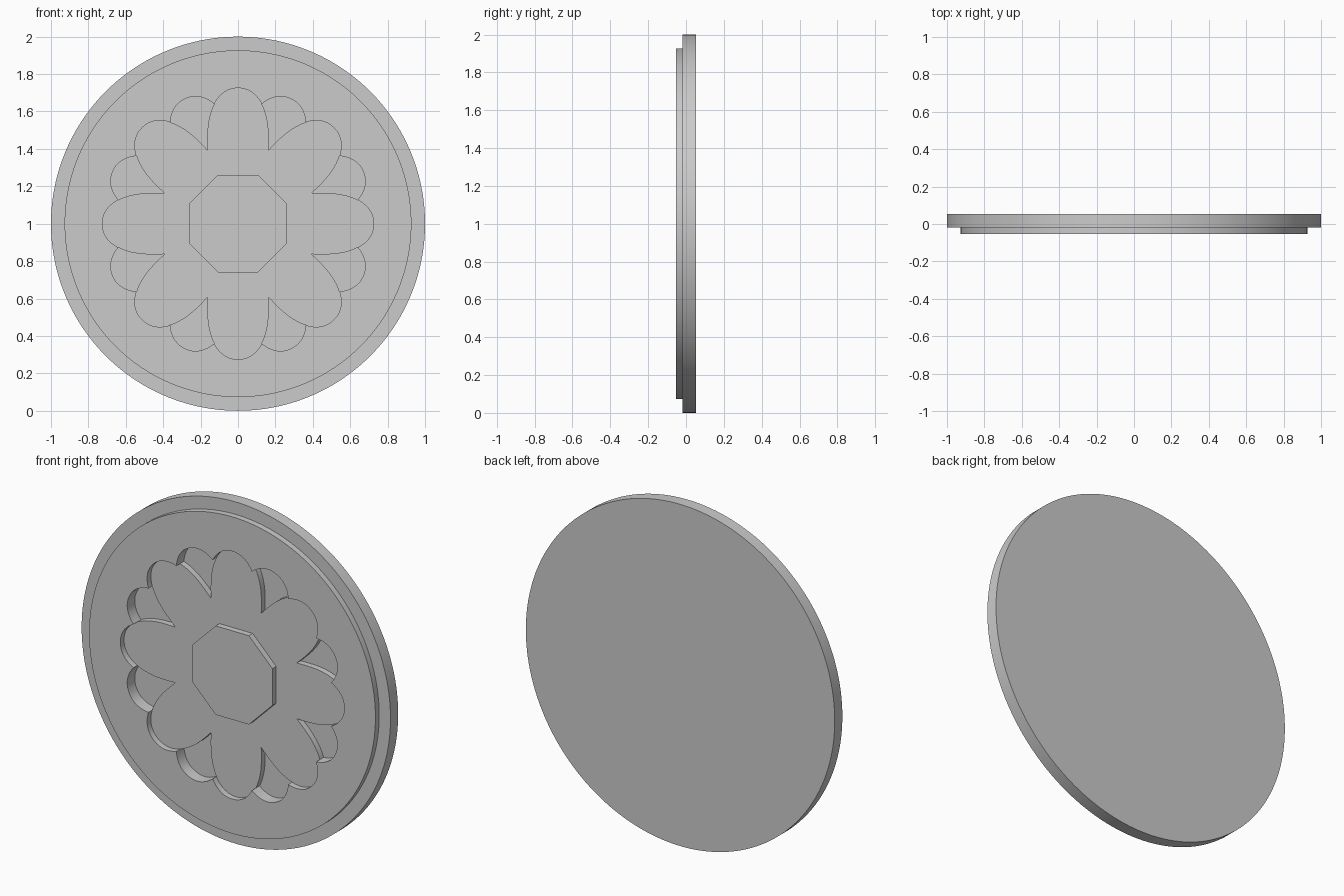
import bpy
import bmesh
from math import sin, cos, tau, pi, radians

cube = bpy.data.objects.get("Cube")
if cube:
    bpy.data.objects.remove(cube, do_unlink=True)

stone = bpy.data.materials.new("plain_grey")
stone.use_nodes = True
GREY = (0.6, 0.6, 0.6, 1)
stone.diffuse_color = GREY
stone.node_tree.nodes["Principled BSDF"].inputs["Base Color"].default_value = GREY

# Depth levels along y, equal steps from front to back
FRONT, STEP, FLOOR, BACK = -0.053, -0.018, 0.017, 0.053
SAMPLES = 384


def petal_radius(phi):
    """Distance from the centre to a petal's rounded edge, phi off its axis."""
    centre, tip, half_width, power = 0.46, 0.725, 0.164, 2.2
    low, high = 0.25, 0.8
    for _ in range(30):
        r = (low + high) / 2
        along, across = r * cos(phi) - centre, abs(r * sin(phi))
        reach = tip - centre if along > 0 else centre
        inside = (abs(along) / reach) ** power + (across / half_width) ** power < 1
        low, high = (r, high) if inside else (low, r)
    return low


def rosette(count):
    """Radius function for a ring of equally spaced petals."""
    gap = tau / count
    return lambda a: petal_radius(abs((a + gap / 2) % gap - gap / 2))


def circle(radius):
    return lambda a: radius


def loft(name, rings, n=SAMPLES, turn=0.0):
    """Join (radius function, y) rings into a closed solid facing the front."""
    bm = bmesh.new()
    loops = []
    for radius, y in rings:
        angles = [turn + tau * i / n for i in range(n)]
        loops.append([bm.verts.new((radius(a) * sin(a), y, 1 + radius(a) * cos(a)))
                      for a in angles])
    for one, two in zip(loops, loops[1:]):
        for i in range(n):
            j = (i + 1) % n
            bm.faces.new((one[i], one[j], two[j], two[i]))
    # Cap both ends with fans around the axis
    for loop, (radius, y) in ((loops[0], rings[0]), (loops[-1], rings[-1])):
        hub = bm.verts.new((0, y, 1))
        for i in range(n):
            bm.faces.new((loop[i], loop[(i + 1) % n], hub))
    bmesh.ops.recalc_face_normals(bm, faces=bm.faces)
    mesh = bpy.data.meshes.new(name)
    bm.to_mesh(mesh)
    bm.free()
    mesh.materials.append(stone)
    obj = bpy.data.objects.new(name, mesh)
    bpy.context.collection.objects.link(obj)
    bpy.ops.object.select_all(action='DESELECT')
    obj.select_set(True)
    bpy.context.view_layer.objects.active = obj
    bpy.ops.object.shade_smooth_by_angle(angle=radians(25))
    return obj


# Stepped disc with a sixteen-petal pocket sunk into its face
pocket = rosette(16)
loft("medallion_disc", [
    (circle(1.0), BACK), (circle(1.0), STEP),
    (circle(0.927), STEP), (circle(0.927), FRONT),
    (pocket, FRONT), (pocket, FLOOR),
])

# Eight front petals standing halfway up the pocket
petals = rosette(8)
loft("front_petals", [(petals, FLOOR + 0.01), (petals, STEP)])

# Octagonal boss level with the disc face
loft("centre_boss", [(circle(0.26 / cos(pi / 8)), STEP + 0.01),
                     (circle(0.26 / cos(pi / 8)), FRONT)], n=8, turn=pi / 8)
